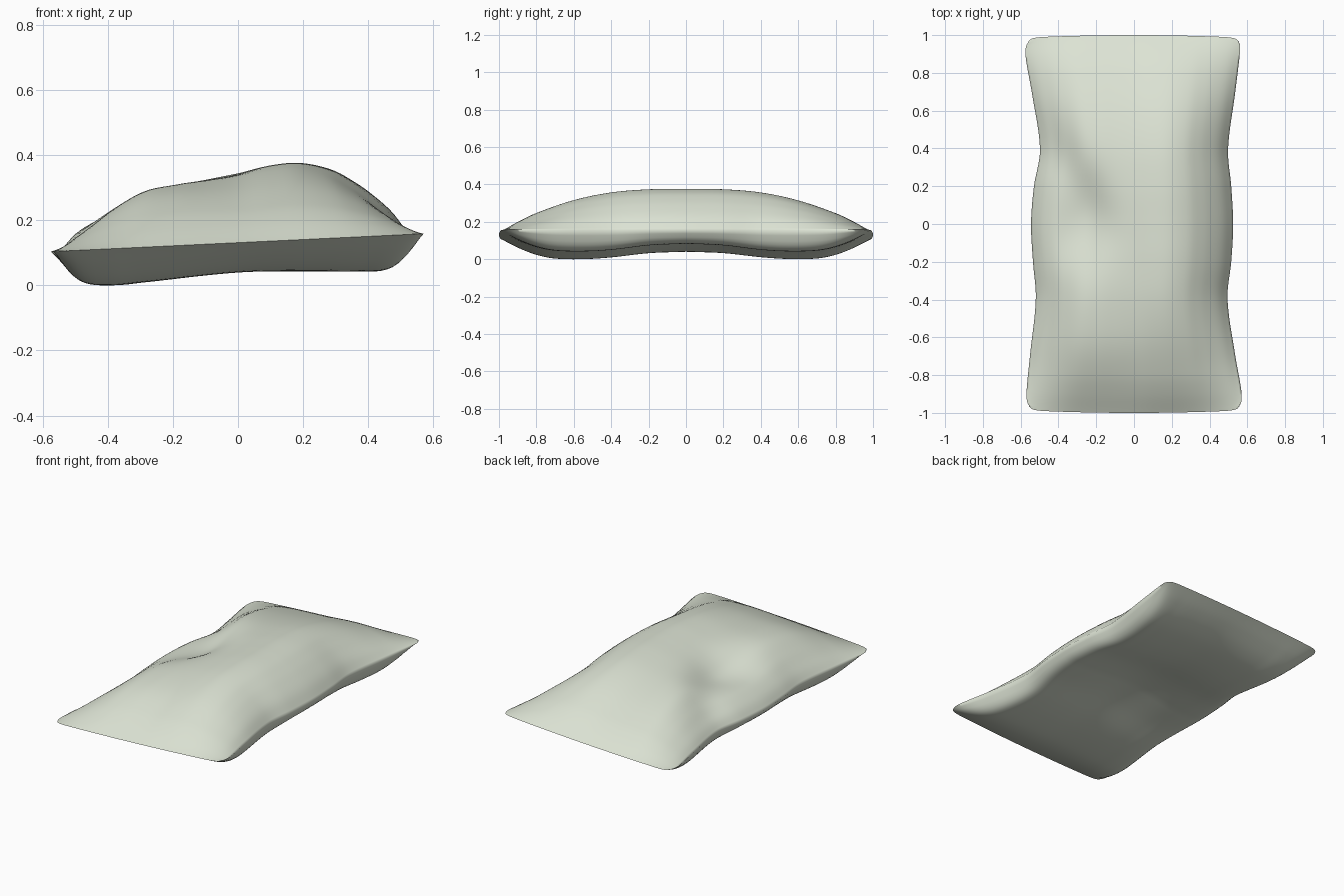
import bpy, bmesh, math

if "Cube" in bpy.data.objects:
    bpy.data.objects.remove(bpy.data.objects["Cube"])


def curve(pts, t):
    """Smooth (Catmull-Rom style) interpolation through (t, value) pairs."""
    t = min(max(t, pts[0][0]), pts[-1][0])
    n = len(pts)

    def slope(k):
        a, b = pts[max(k - 1, 0)], pts[min(k + 1, n - 1)]
        return (b[1] - a[1]) / (b[0] - a[0])
    i = 0
    while i < n - 2 and t > pts[i + 1][0]:
        i += 1
    (x0, y0), (x1, y1) = pts[i], pts[i + 1]
    h = x1 - x0
    s = (t - x0) / h
    return ((2*s**3 - 3*s*s + 1)*y0 + (s**3 - 2*s*s + s)*h*slope(i)
            + (3*s*s - 2*s**3)*y1 + (s**3 - s*s)*h*slope(i + 1))


def bump(x, y, cx, cy, rx, ry, angle=0):
    """Rotated gaussian used for humps and folds."""
    c, s = math.cos(angle), math.sin(angle)
    a, b = (x - cx)*c + (y - cy)*s, -(x - cx)*s + (y - cy)*c
    return math.exp(-(a/rx)**2 - (b/ry)**2)


# Outline half width along the length, left and right
WIDTH_L = [(-1, .575), (-.9, .57), (-.7, .55), (-.4, .52), (-.2, .535), (0, .545),
           (.2, .53), (.4, .498), (.7, .54), (.9, .575), (1, .58)]
WIDTH_R = [(-1, .578), (-.9, .57), (-.7, .535), (-.4, .495), (-.2, .515), (0, .525),
           (.2, .515), (.4, .498), (.7, .535), (.9, .56), (1, .575)]
# Thickness above and below the seam, across and along the pillow
TOP_U = [(-1, 0), (-.93, .047), (-.85, .086), (-.73, .138), (-.55, .192), (-.36, .205),
         (-.18, .208), (0, .215), (.18, .232), (.36, .236), (.55, .21), (.68, .17),
         (.77, .135), (.9, .072), (1, 0)]
TOP_V = [(0, 1), (.2, .99), (.4, .92), (.6, .74), (.8, .45), (.9, .25), (1, 0)]
LOW_U = [(-1, 0), (-.95, .06), (-.87, .1), (-.72, .112), (-.55, .108), (0, .092), (.36, .097),
         (.7, .106), (.87, .104), (.95, .07), (1, 0)]
LOW_V = [(0, .65), (.2, .72), (.4, .92), (.55, 1), (.7, .97), (.8, .8), (.9, .46), (1, 0)]

NU, NV = 56, 88


def spread(i, n):
    t = 2*i/n - 1
    return .5*t + .5*math.sin(math.pi*t/2)


def point(i, j, top):
    u, v = spread(i, NU), spread(j, NV)
    w = curve(WIDTH_L if u < 0 else WIDTH_R, v)
    corner = 1 - .03*abs(u*v)**24
    x = u*w*corner
    y = v*(1 - .014*u*u)*corner
    seam = .127 + .048*x
    if i in (0, NU) or j in (0, NV):
        return x, y, seam
    if not top:
        # underside, hollowed in the middle
        low = curve(LOW_U, u)*curve(LOW_V, abs(v))
        return x, y, seam - low + .03*bump(x, y, .02, .02, .25, .32)
    h = curve(TOP_U, u)*curve(TOP_V, abs(v))
    fade = (1 - u**8)*(1 - v**4)
    # front swell, then the wide dent and its diagonal fold
    h += fade*(.02*bump(x, y, -.2, -.72, .25, .22)
               - .075*bump(x, y, -.29, -.03, .14, .24)
               - .035*bump(x, y, -.29, .2, .32, .12, math.radians(-60)))
    return x, y, seam + max(h, .002)


# Pillow: two cushioned sheets welded along the seam
bm = bmesh.new()
for top in (True, False):
    g = [[bm.verts.new(point(i, j, top)) for j in range(NV + 1)] for i in range(NU + 1)]
    for i in range(NU):
        for j in range(NV):
            q = [g[i][j], g[i+1][j], g[i+1][j+1], g[i][j+1]]
            bm.faces.new(q if top else q[::-1])
bmesh.ops.remove_doubles(bm, verts=bm.verts, dist=1e-5)
zmin = min(v.co.z for v in bm.verts)
for v in bm.verts:
    v.co.z -= zmin
mesh = bpy.data.meshes.new("pillow")
bm.to_mesh(mesh)
bm.free()
# Pale sage fabric
mat = bpy.data.materials.new("pale_fabric")
mat.diffuse_color = (.72, .77, .66, 1)
mat.use_nodes = True
mat.node_tree.nodes["Principled BSDF"].inputs["Base Color"].default_value = mat.diffuse_color
mesh.materials.append(mat)
pillow = bpy.data.objects.new("pillow", mesh)
bpy.context.collection.objects.link(pillow)
bpy.context.view_layer.objects.active = pillow
pillow.select_set(True)
bpy.ops.object.shade_smooth_by_angle(angle=math.radians(110))
